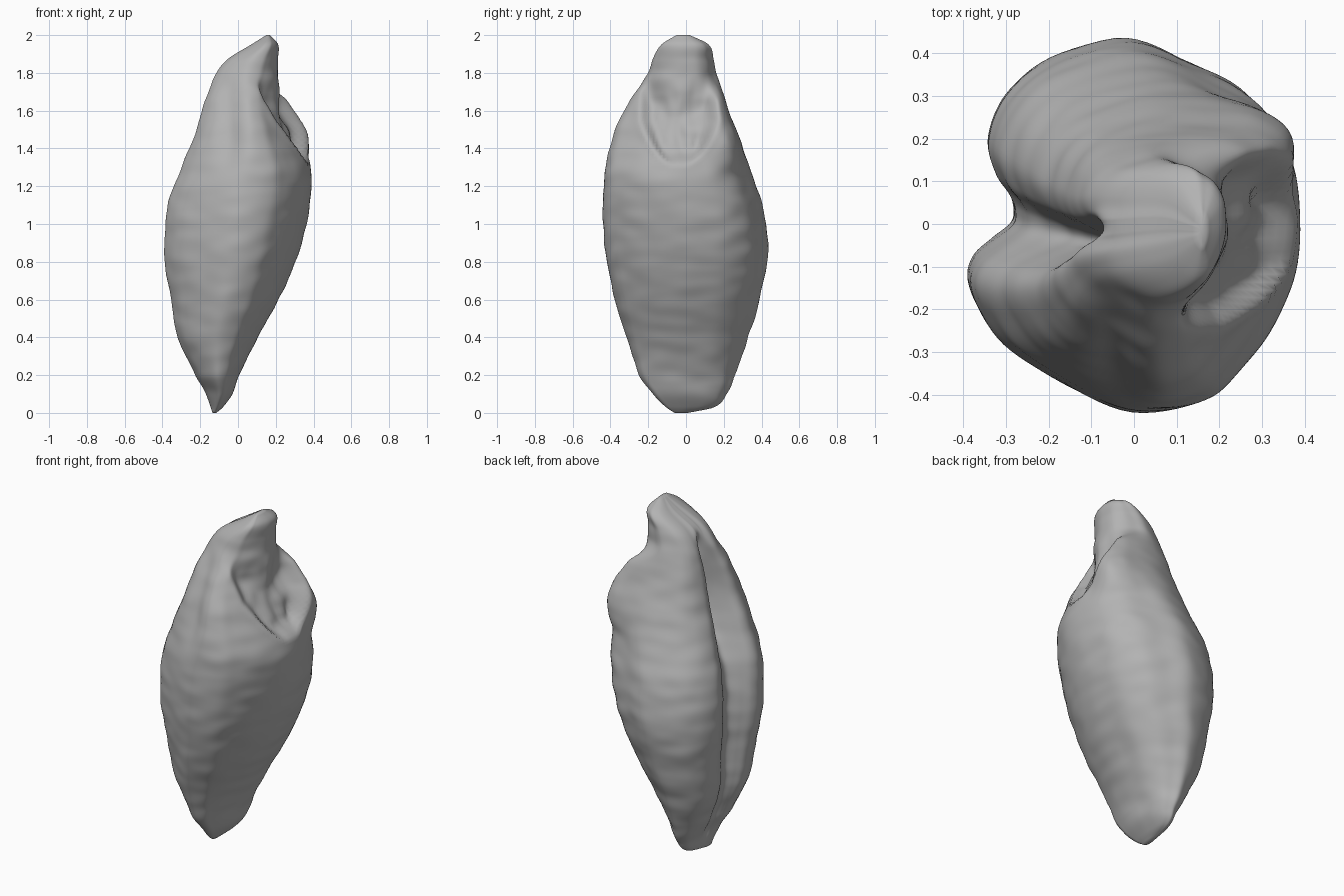
import bpy, bmesh, math
from mathutils import Vector, noise

RINGS, SIDES = 150, 144

# Height, then left edge, right edge, front edge, back edge
STATIONS = [
    (0, -.135, -.115, -.06, .01), (.03, -.145, -.08, -.105, .15),
    (.1, -.17, -.03, -.175, .215), (.2, -.225, .005, -.245, .26),
    (.4, -.32, .105, -.315, .33), (.6, -.355, .215, -.375, .39),
    (.85, -.39, .32, -.425, .435), (1.1, -.37, .38, -.44, .405),
    (1.3, -.3, .385, -.425, .335), (1.5, -.22, .32, -.375, .26),
    (1.65, -.175, .25, -.3, .205), (1.78, -.125, .212, -.21, .165),
    (1.87, -.06, .21, -.175, .145), (1.95, .07, .212, -.13, .12),
    (2, .15, .17, -.05, .02)]

# Normalised cross-section, starting inside the crease
SECTION = [(-.7, .09), (-.71, .0), (-.84, -.09), (-.96, -.18), (-1, -.3),
           (-.94, -.45), (-.77, -.65), (-.42, -.85), (0, -1), (.4, -.94),
           (.62, -.77), (.83, -.5), (.97, -.18), (1, .12), (.94, .47),
           (.71, .74), (.38, .89), (0, 1), (-.5, .88), (-.75, .7),
           (-.86, .46), (-.82, .28), (-.74, .17)]


def smooth_step(low, high, value):
    t = min(max((value - low) / (high - low), 0), 1)
    return t * t * (3 - 2 * t)


def hermite(a, b, slope_a, slope_b, t):
    return (a * (1 + 2 * t) * (1 - t) ** 2 + slope_a * t * (1 - t) ** 2
            + b * t * t * (3 - 2 * t) - slope_b * t * t * (1 - t))


def section_point(step):
    """Point on the closed smooth cross-section, step in [0, 1)."""
    count = len(SECTION)
    i = int(step * count)
    p, a, b, q = (Vector(SECTION[(i + k) % count]) for k in (-1, 0, 1, 2))
    return hermite(a, b, (b - p) / 2, (q - a) / 2, step * count - i)


def edges_at(z):
    """Smoothly interpolated outline edges at a height."""
    last = len(STATIONS) - 1
    i = max(k for k in range(last) if STATIONS[k][0] <= z)
    a, b = STATIONS[i], STATIONS[i + 1]
    p, q = STATIONS[max(i - 1, 0)], STATIONS[min(i + 2, last)]
    span = b[0] - a[0]
    return [hermite(a[k], b[k], (b[k] - p[k]) / (b[0] - p[0]) * span,
                    (q[k] - a[k]) / (q[0] - a[0]) * span, (z - a[0]) / span)
            for k in range(1, 5)]


def surface_point(u, v, z):
    left, right, front, back = edges_at(z)
    # The crease fades out toward both tips and deepens near the top
    crease = smooth_step(0, .12, z) * (1 - smooth_step(1.72, 1.88, z))
    if u < 0 and abs(v - .05) < .4:
        u += (1 - crease) * (-.97 - u) * smooth_step(.4, .1, abs(v - .05))
        u += crease * .3 * smooth_step(1, 1.6, z) * math.exp(-((v - .05) / .13) ** 2)

    # Full shoulder carrying the back rim of the scar
    upper = smooth_step(1.2, 1.5, z) * (1 - smooth_step(1.65, 1.8, z))
    shoulder = upper * smooth_step(.3, .75, v) * smooth_step(-.1, .5, u)
    u += .36 * shoulder
    v += .1 * shoulder
    x = (left + right) / 2 + u * (right - left) / 2
    y = (front + back) / 2 + v * (back - front) / 2

    # Shallow valley on the front between the lobe and the scar rim
    if v < 0:
        y += .025 * upper * math.exp(-((x + .04) / .06) ** 2)

    # Sunken germ scar below the upper tip, rising smoothly into the tip
    if u > 0:
        x += .2 * min(y, 0) * upper * u
        width = .22 * math.sqrt(min(max(z - 1.3, 0) / .25, 1))
        if width > .01:
            inside = 1 - abs(y + .035) / width
            side = abs(y + .035)
            fade = smooth_step(1.3, 1.4, z)
            fade *= 1 - smooth_step(1.5 + .8 * side, 1.76 + .4 * side, z)
            x -= .065 * fade * smooth_step(0, .4, inside)
            x += .008 * fade * math.exp(-(inside / .15) ** 2)
            bumps = noise.noise(Vector((3, y * 16, z * 9)))
            x += .02 * bumps * fade * smooth_step(.1, .5, inside)

    # Fine skin wrinkles
    outward = Vector((u, v, 0)).normalized()
    ends = smooth_step(0, .2, z) * smooth_step(2, 1.8, z)
    wrinkle = .006 * noise.noise(Vector((x * 7, y * 7, z * 13)))
    return Vector((x, y, z)) + outward * wrinkle * ends


default_cube = bpy.data.objects.get("Cube")
if default_cube:
    bpy.data.objects.remove(default_cube, do_unlink=True)

# Loft the kernel from bottom to top
bm = bmesh.new()
rings = []
for r in range(RINGS + 1):
    t = r / RINGS
    z = 1.9999 * (.6 * t + .4 * (1 - math.cos(math.pi * t)) / 2)
    rings.append([bm.verts.new(surface_point(*section_point(s / SIDES), z))
                  for s in range(SIDES)])
for low, high in zip(rings, rings[1:]):
    for s in range(SIDES):
        n = (s + 1) % SIDES
        bm.faces.new((low[s], low[n], high[n], high[s]))

# Close both tips
for ring in (rings[0], rings[-1]):
    centre = bm.verts.new(sum((v.co for v in ring), Vector()) / SIDES)
    for s in range(SIDES):
        bm.faces.new((ring[s], ring[(s + 1) % SIDES], centre))
bmesh.ops.recalc_face_normals(bm, faces=bm.faces)
for face in bm.faces:
    face.smooth = True

mesh = bpy.data.meshes.new("grain_kernel")
bm.to_mesh(mesh)
bm.free()
kernel = bpy.data.objects.new("grain_kernel", mesh)
bpy.context.collection.objects.link(kernel)

# Plain grey skin
skin = bpy.data.materials.new("plain_grey")
skin.use_nodes = True
colour = (.45, .45, .45, 1)
skin.diffuse_color = colour
skin.node_tree.nodes["Principled BSDF"].inputs["Base Color"].default_value = colour
mesh.materials.append(skin)
